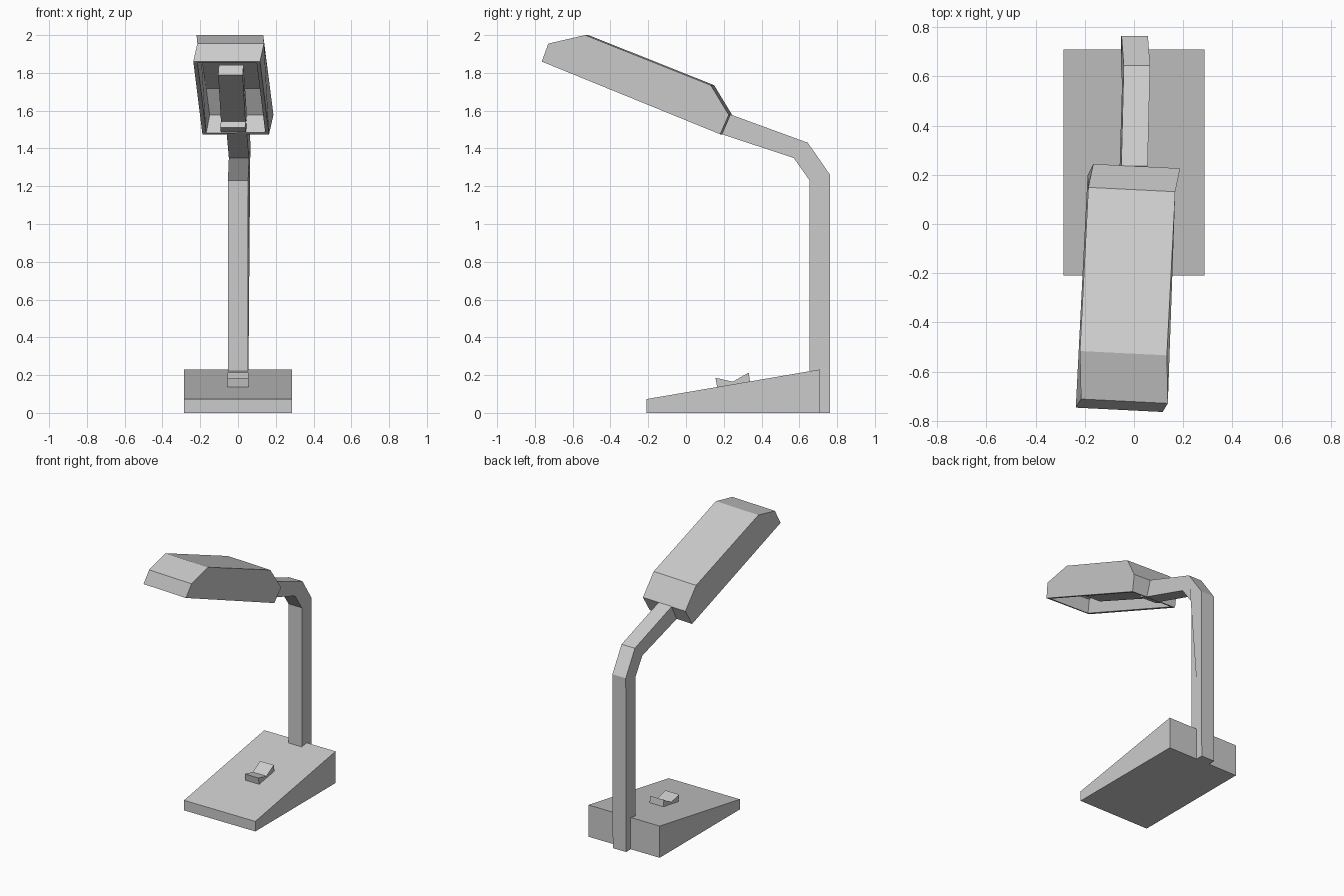
import bpy
import bmesh

cube = bpy.data.objects.get("Cube")
if cube:
    bpy.data.objects.remove(cube, do_unlink=True)

# One plain grey for the whole lamp
grey = bpy.data.materials.new("light_grey")
grey.use_nodes = True
colour = (0.6, 0.6, 0.6, 1)
grey.diffuse_color = colour
grey.node_tree.nodes["Principled BSDF"].inputs["Base Color"].default_value = colour


def prism(name, profile, width, skew=0.0, open_side=False):
    """Side profile of (y, z, centre x) points, spanned across the width.
    The closing edge, last to first point, may be left open."""
    bm = bmesh.new()
    sides = []
    for s in (-width / 2, width / 2):
        sides.append([bm.verts.new((cx + s, y - skew * s, z)) for y, z, cx in profile])
    left, right = sides
    bm.faces.new(left)
    bm.faces.new(right)
    n = len(profile)
    closing = None
    for i in range(n):
        j = (i + 1) % n
        closing = bm.faces.new((left[i], left[j], right[j], right[i]))
    bmesh.ops.recalc_face_normals(bm, faces=bm.faces)
    if open_side:
        bmesh.ops.delete(bm, geom=[closing], context='FACES_ONLY')
    mesh = bpy.data.meshes.new(name)
    bm.to_mesh(mesh)
    bm.free()
    mesh.materials.append(grey)
    obj = bpy.data.objects.new(name, mesh)
    bpy.context.collection.objects.link(obj)
    return obj


# Wedge base
prism("base", [(-0.21, 0, 0), (0.71, 0, 0), (0.71, 0.23, 0), (-0.21, 0.073, 0)], 0.572)

# Rocker switch on the slope
prism("switch", [(0.167, 0.125, 0), (0.34, 0.155, 0), (0.332, 0.213, 0),
                 (0.247, 0.165, 0), (0.156, 0.186, 0)], 0.11)

# Upright post with its bent neck
prism("arm", [(0.655, 0, 0), (0.763, 0, 0), (0.763, 1.26, 0.003), (0.645, 1.43, 0.012),
              (0.235, 1.58, 0.002), (0.19, 1.475, -0.006), (0.57, 1.35, 0.005),
              (0.655, 1.23, 0)], 0.107)

# Hollow head, open underneath
head = prism("lamp_head", [(-0.755, 1.86, -0.06), (-0.72, 1.955, -0.039),
                           (-0.525, 2.0, -0.043), (0.14, 1.735, -0.009),
                           (0.235, 1.578, 0.011), (0.19, 1.475, -0.012)],
             0.353, 0.05, open_side=True)
wall = head.modifiers.new("wall", 'SOLIDIFY')
wall.thickness = 0.02
wall.offset = -1
wall.use_even_offset = True

# Square light tube and its socket inside the head
prism("light_tube", [(-0.48, 1.79, -0.04), (-0.46, 1.842, -0.036),
                     (0.19, 1.575, -0.018), (0.18, 1.523, -0.024)], 0.13, 0.05)
prism("tube_socket", [(0.13, 1.545, -0.024), (0.19, 1.52, -0.02),
                      (0.18, 1.484, -0.024), (0.11, 1.512, -0.028)], 0.132, 0.05)
